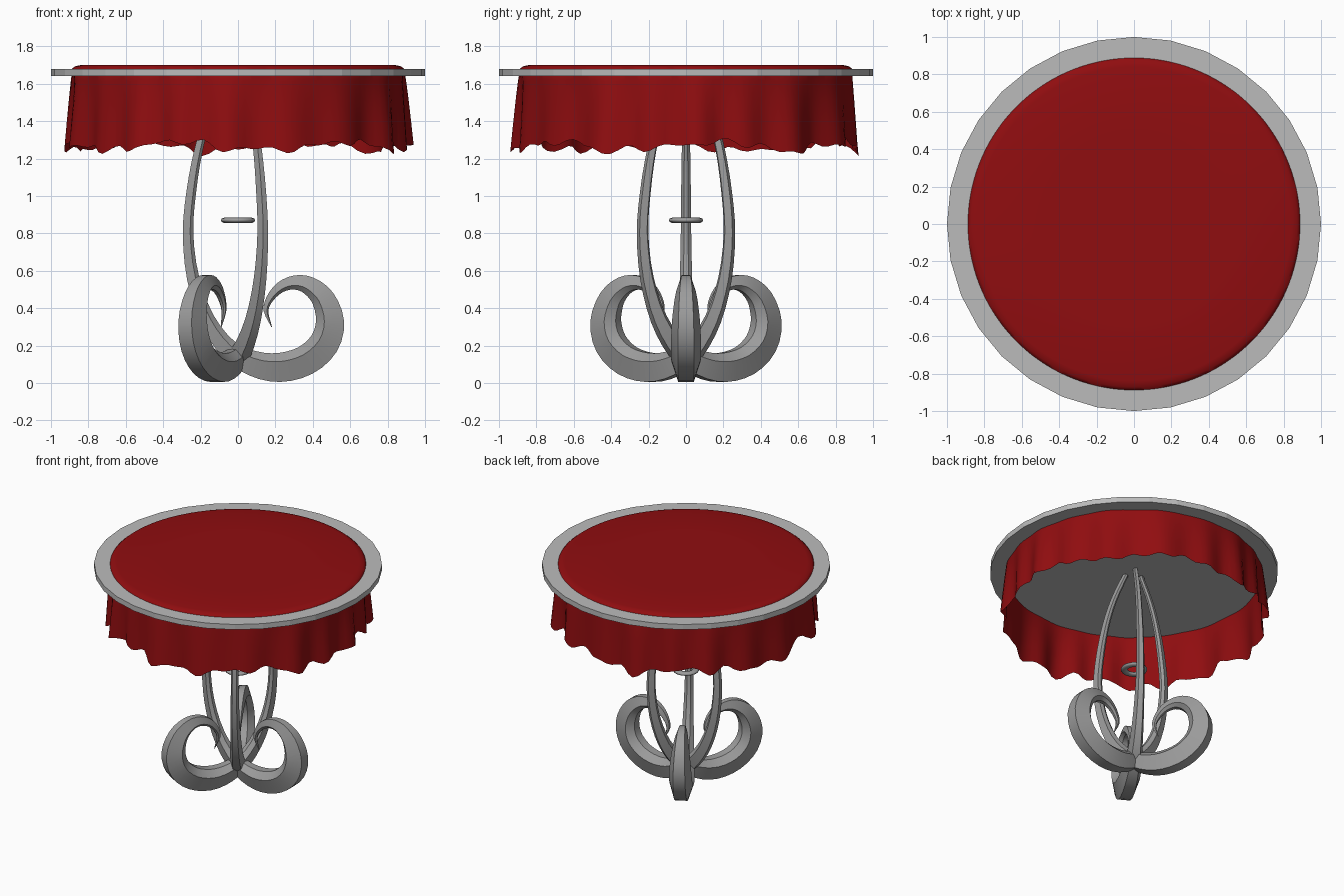
import bpy, bmesh, math
from mathutils import Vector

cube = bpy.data.objects.get("Cube")
if cube:
    bpy.data.objects.remove(cube)


def material(name, rgb):
    mat = bpy.data.materials.new(name)
    mat.use_nodes = True
    mat.diffuse_color = (*rgb, 1)
    mat.node_tree.nodes["Principled BSDF"].inputs["Base Color"].default_value = (*rgb, 1)
    return mat


grey = material("stone grey", (0.5, 0.5, 0.5))
iron = material("iron grey", (0.33, 0.33, 0.33))
red = material("cloth red", (0.28, 0.004, 0.005))


def finish(bm, name, mat, angle=None):
    bmesh.ops.recalc_face_normals(bm, faces=bm.faces)
    mesh = bpy.data.meshes.new(name)
    bm.to_mesh(mesh)
    bm.free()
    obj = bpy.data.objects.new(name, mesh)
    bpy.context.collection.objects.link(obj)
    mesh.materials.append(mat)
    if angle:
        bpy.ops.object.select_all(action='DESELECT')
        obj.select_set(True)
        bpy.context.view_layer.objects.active = obj
        bpy.ops.object.shade_smooth_by_angle(angle=math.radians(angle))
    return obj


def bridge(bm, a, b):
    for i in range(len(a)):
        j = (i + 1) % len(a)
        bm.faces.new((a[i], a[j], b[j], b[i]))


# Table top disc
bpy.ops.mesh.primitive_cylinder_add(vertices=32, radius=1, depth=0.04, location=(0, 0, 1.66))
top = bpy.context.object
top.name = "table_top"
top.data.materials.append(grey)


# Tablecloth: flat centre, rounded shoulder and a pleated skirt with an uneven hem
def pleat(a):
    wave = math.sin(19 * a + 1.3 * math.sin(3 * a)) + 0.5 * math.sin(11 * a + 1)
    return wave / 1.5


def hem(a):
    return 1.265 + 0.022 * math.sin(6 * a + 0.6) - 0.02 * pleat(a) + 0.012 * math.sin(31 * a)


bm = bmesh.new()
steps = 152
angles = [2 * math.pi * i / steps for i in range(steps)]
rings = []
for radius, z in ((0.5, 1.7), (0.84, 1.7), (0.872, 1.693), (0.888, 1.68)):
    rings.append([bm.verts.new((radius * math.cos(a), radius * math.sin(a), z)) for a in angles])
for t in (0.15, 0.4, 0.7, 1):
    ring = []
    for a in angles:
        radius = 0.888 + 0.022 * t + 0.034 * t ** 0.7 * pleat(a)
        ring.append(bm.verts.new((radius * math.cos(a), radius * math.sin(a),
                                  1.68 + (hem(a) - 1.68) * t)))
    rings.append(ring)
bm.faces.new(rings[0])
for a, b in zip(rings, rings[1:]):
    bridge(bm, a, b)
finish(bm, "tablecloth", red, 50)


# Scroll leg path: distance outward, height, thickness
path = [(-0.06, 1.64, 0.035), (-0.15, 1.45, 0.04), (-0.21, 1.25, 0.045),
        (-0.25, 1.02, 0.052), (-0.267, 0.8, 0.056), (-0.24, 0.56, 0.066),
        (-0.165, 0.34, 0.082), (-0.05, 0.18, 0.105), (0.08, 0.105, 0.135),
        (0.22, 0.083, 0.155), (0.36, 0.12, 0.16), (0.46, 0.21, 0.16),
        (0.492, 0.33, 0.15), (0.455, 0.45, 0.125), (0.38, 0.52, 0.098),
        (0.30, 0.537, 0.075), (0.225, 0.51, 0.057), (0.17, 0.45, 0.04),
        (0.15, 0.385, 0.025), (0.18, 0.30, 0.004)]
# Cross-section: sideways, outward
section = [(0.27, 0.5), (0.5, -0.2), (0.2, -0.5), (-0.2, -0.5), (-0.5, -0.2), (-0.27, 0.5)]


def smooth_path(points, cuts):
    pts = [Vector(p) for p in points]
    pts = [2 * pts[0] - pts[1]] + pts + [2 * pts[-1] - pts[-2]]
    out = []
    for p0, p1, p2, p3 in zip(pts, pts[1:], pts[2:], pts[3:]):
        for k in range(cuts):
            t = k / cuts
            out.append(0.5 * (2 * p1 + (p2 - p0) * t + (2 * p0 - 5 * p1 + 4 * p2 - p3) * t ** 2
                              + (3 * p1 - p0 - 3 * p2 + p3) * t ** 3))
    return out + [pts[-2]]


curve = smooth_path(path, 3)


def leg(name, turn):
    bm = bmesh.new()
    c, s = math.cos(turn), math.sin(turn)
    loops = []
    for i, p in enumerate(curve):
        d = curve[min(i + 1, len(curve) - 1)] - curve[max(i - 1, 0)]
        d = Vector((d.x, d.y)).normalized()
        loop = []
        for u, v in section:
            r = p.x + d.y * v * p.z
            z = p.y - d.x * v * p.z
            side = u * p.z
            loop.append(bm.verts.new((r * c - side * s, r * s + side * c, z)))
        loops.append(loop)
    bm.faces.new(loops[0])
    bm.faces.new(loops[-1])
    for a, b in zip(loops, loops[1:]):
        bridge(bm, a, b)
    finish(bm, name, iron, 35)


for i, name in enumerate(("left_leg", "back_right_leg", "front_right_leg")):
    leg(name, i * 2 * math.pi / 3)

# Small ring hanging between the stems
bpy.ops.mesh.primitive_torus_add(major_radius=0.068, minor_radius=0.024, major_segments=32,
                                 minor_segments=10, location=(0, 0, 0.87))
ring = bpy.context.object
ring.name = "centre_ring"
ring.scale.z = 0.6
ring.data.materials.append(iron)
bpy.ops.object.shade_smooth_by_angle(angle=math.radians(40))
